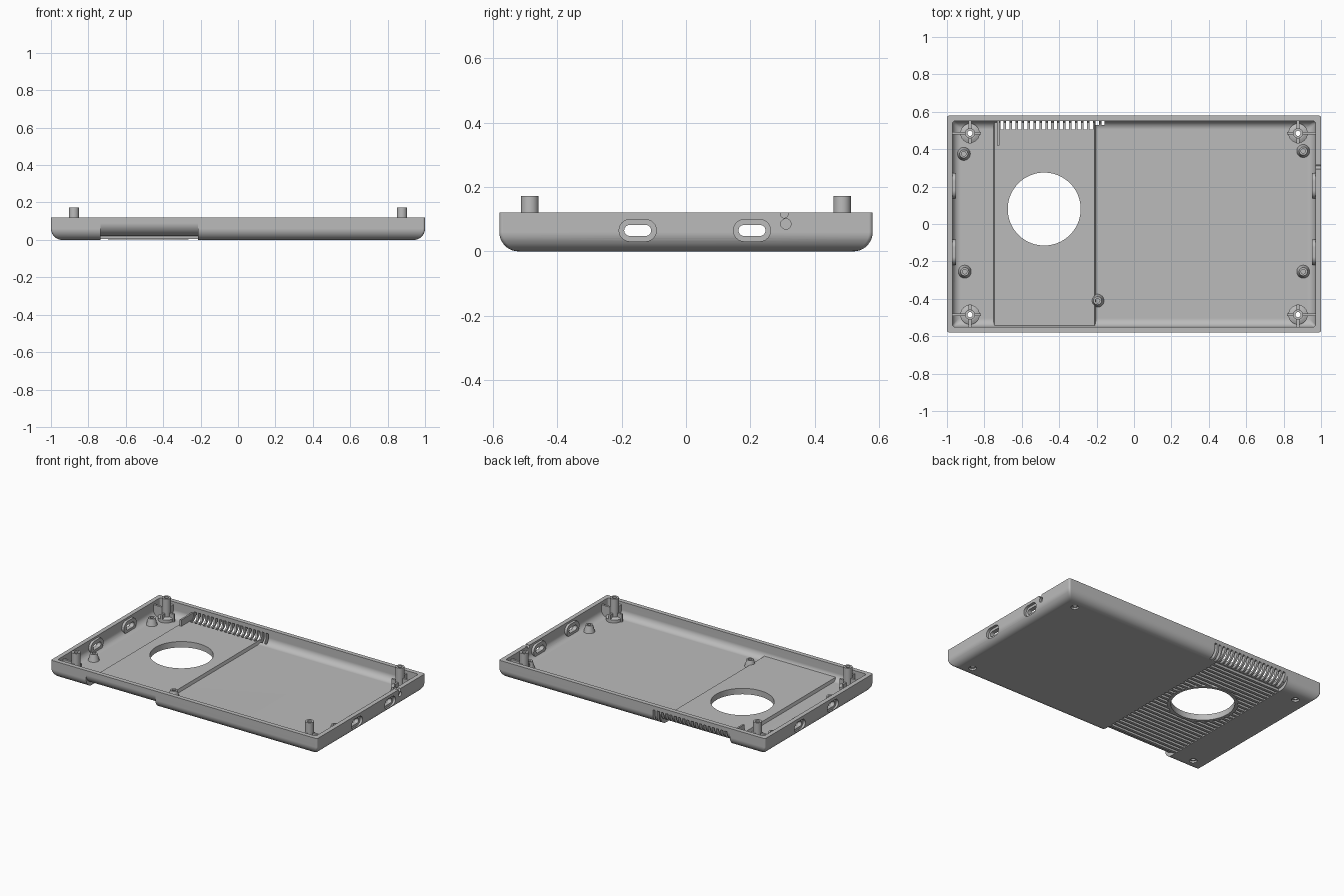
import bpy, bmesh, math
from mathutils import Vector

if "Cube" in bpy.data.objects:
    bpy.data.objects.remove(bpy.data.objects["Cube"], do_unlink=True)

grey = bpy.data.materials.new("matte_grey")
grey.use_nodes = True
COLOUR = (0.5, 0.5, 0.5, 1)
grey.diffuse_color = COLOUR
grey.node_tree.nodes["Principled BSDF"].inputs["Base Color"].default_value = COLOUR

HX, HY, TOP = 1.0, 0.58, 0.12
BAND_L, BAND_R = -0.735, -0.215
FAN = (-0.48, 0.08)
FAN_R = 0.195


def make(name, bm):
    bmesh.ops.recalc_face_normals(bm, faces=bm.faces[:])
    me = bpy.data.meshes.new(name)
    bm.to_mesh(me)
    bm.free()
    me.materials.append(grey)
    ob = bpy.data.objects.new(name, me)
    bpy.context.scene.collection.objects.link(ob)
    return ob


def smooth(ob):
    for p in ob.data.polygons:
        p.use_smooth = True
    ob.data.set_sharp_from_angle(angle=math.radians(32))
    ob.modifiers.new("weighted", 'WEIGHTED_NORMAL').keep_sharp = True


def skin(bm, rings, closed=False):
    """Bridge equal rings of points; cap the ends or close the loop."""
    vs = [[bm.verts.new(p) for p in r] for r in rings]
    pairs = list(zip(vs, vs[1:])) + ([(vs[-1], vs[0])] if closed else [])
    n = len(vs[0])
    for a, b in pairs:
        for i in range(n):
            bm.faces.new((a[i], a[(i + 1) % n], b[(i + 1) % n], b[i]))
    if not closed:
        bm.faces.new(vs[0])
        bm.faces.new(vs[-1])


def prism(bm, pts, axis, a, b):
    """Extrude a 2D outline along x, y or z."""
    place = {'x': lambda p, t: (t, p[0], p[1]),
             'y': lambda p, t: (p[0], t, p[1]),
             'z': lambda p, t: (p[0], p[1], t)}[axis]
    skin(bm, [[place(p, t) for p in pts] for t in (a, b)])


def box(bm, x0, x1, y0, y1, z0, z1):
    prism(bm, [(x0, y0), (x1, y0), (x1, y1), (x0, y1)], 'z', z0, z1)


def circle(cx, cy, r, n=32):
    return [(cx + r * math.cos(math.tau * i / n), cy + r * math.sin(math.tau * i / n))
            for i in range(n)]


def stadium(cx, cy, w, h, n=12):
    pts = []
    for side, start in ((1, -math.pi / 2), (-1, math.pi / 2)):
        for i in range(n + 1):
            a = start + math.pi * i / n
            pts.append((cx + side * (w - h) + h * math.cos(a), cy + h * math.sin(a)))
    return pts


def lathe(bm, cx, cy, profile, n=32):
    skin(bm, [[(x, y, z) for x, y in circle(cx, cy, r, n)] for r, z in profile], True)


def rounded_rect(inset, z, r=0.012, n=4):
    hx, hy = HX - inset, HY - inset
    pts = []
    for k, (sx, sy) in enumerate(((1, 1), (-1, 1), (-1, -1), (1, -1))):
        for i in range(n + 1):
            a = math.pi / 2 * (k + i / n)
            pts.append((sx * (hx - r) + r * math.cos(a), sy * (hy - r) + r * math.sin(a), z))
    return pts


def fillet(inset, floor, r, n=10):
    out = []
    for i in range(n + 1):
        a = math.pi / 2 * i / n
        out.append((inset + r * (1 - math.sin(a)), floor + r * (1 - math.cos(a))))
    return out


# Tray shell: outer skin, rim and inner skin in one closed surface
bm = bmesh.new()
profile = fillet(0, 0, 0.06) + [(0, TOP), (0.03, TOP)] + fillet(0.03, 0.022, 0.045)[::-1]
skin(bm, [rounded_rect(i, z) for i, z in profile])
shell = make("tray_shell", bm)

PORTS = [(s, y) for s in (-1, 1) for y in (-0.15, 0.205)]
POSTS = [(sx * 0.877, sy * 0.485) for sx in (-1, 1) for sy in (-1, 1)]

# Raised inner floor over the intake band, and frames inside the side ports
bm = bmesh.new()
prism(bm, [(-0.755, 0.012), (-0.745, 0.042), (-0.21, 0.042), (-0.2, 0.012)], 'y', -0.555, 0.555)
for s, y in PORTS:
    prism(bm, stadium(y, 0.065, 0.068, 0.042), 'x', s * 0.953, s * 0.98)
added = make("added_solids", bm)

# Shallow cuts: underside band, port recesses, screw recesses, side button
bm = bmesh.new()
arc = [(0.5 + 0.08 * math.sin(a), 0.09 - 0.07 * math.cos(a))
       for a in (math.pi / 2 * i / 10 for i in range(11))]
band = arc + [(0.65, 0.09), (0.65, -0.05)]
outline = band + [(-y, z) for y, z in reversed(band)]
prism(bm, outline, 'x', BAND_L, BAND_R)
for s, y in PORTS:
    prism(bm, stadium(y, 0.065, 0.058, 0.034), 'x', s * 0.982, s * 1.1)
for x, y in POSTS:
    prism(bm, circle(x, y, 0.024), 'z', -0.05, 0.012)
prism(bm, circle(0.31, 0.085, 0.016), 'x', 0.985, 1.1)
prism(bm, circle(0.305, 0.116, 0.012), 'x', 0.96, 1.1)
shallow = make("shallow_cutter", bm)

# Through cuts: fan opening, ports, screw holes, rear vents
bm = bmesh.new()
prism(bm, circle(*FAN, FAN_R, 96), 'z', -0.1, 0.2)
for s, y in PORTS:
    prism(bm, stadium(y, 0.065, 0.042, 0.017), 'x', s * 0.9, s * 1.1)
for x, y in POSTS:
    prism(bm, circle(x, y, 0.014), 'z', -0.1, 0.2)
PITCH = 0.0318
for i in range(18):
    x = -0.715 + PITCH * i
    y0 = 0.505 if i < 16 else 0.53
    box(bm, x, x + 0.018, y0, 0.7, -0.1, 0.092)
through = make("through_cutter", bm)

for cutter, op in ((added, 'UNION'), (shallow, 'DIFFERENCE'), (through, 'DIFFERENCE')):
    cutter.hide_render = True
    mod = shell.modifiers.new(cutter.name, 'BOOLEAN')
    mod.object, mod.operation, mod.solver = cutter, op, 'EXACT'
evaluated = shell.evaluated_get(bpy.context.evaluated_depsgraph_get())
baked = bpy.data.meshes.new_from_object(evaluated)
shell.modifiers.clear()
shell.data = baked
for cutter in (added, shallow, through):
    bpy.data.objects.remove(cutter, do_unlink=True)
smooth(shell)

# Collar round the fan opening
bm = bmesh.new()
lathe(bm, *FAN, [(FAN_R, 0.002), (FAN_R + 0.02, 0.002), (FAN_R + 0.02, 0.03), (FAN_R, 0.03)], 96)
smooth(make("fan_collar", bm))

# Underside slats, interrupted by the fan collar
bm = bmesh.new()
for i in range(28):
    y = -0.486 + 0.036 * i
    half = math.sqrt(max(0, (FAN_R + 0.015) ** 2 - (y - FAN[1]) ** 2))
    spans = [(BAND_L, FAN[0] - half), (FAN[0] + half, BAND_R)] if half else [(BAND_L, BAND_R)]
    for a, b in spans:
        box(bm, a, b, y - 0.009, y + 0.009, 0.004, 0.024)
make("underside_slats", bm)

# Corner posts with stepped bases and gussets
for i, (x, y) in enumerate(POSTS):
    bm = bmesh.new()
    lathe(bm, x, y, [(0.052, 0.015), (0.052, 0.042), (0.036, 0.05), (0.027, 0.05),
                     (0.027, 0.172), (0.014, 0.172), (0.014, 0.015)])
    smooth(make(f"corner_post_{i + 1}", bm))
    bm = bmesh.new()
    for s in (-1, 1):
        tall = 0.1 if s * x > 0 else 0.075
        reach = 0.975 - abs(x) if s * x > 0 else 0.06
        box(bm, *sorted((x + s * 0.024, x + s * reach)), y - 0.007, y + 0.007, 0.02, tall)
        tall = 0.1 if s * y > 0 else 0.075
        reach = 0.555 - abs(y) if s * y > 0 else 0.055
        box(bm, x - 0.007, x + 0.007, *sorted((y + s * 0.024, y + s * reach)), 0.02, tall)
    make(f"post_gussets_{i + 1}", bm)

# Tapered board standoffs with blind holes
for i, (x, y) in enumerate([(-0.91, 0.375), (-0.905, -0.255), (0.905, 0.39),
                            (0.905, -0.255), (-0.195, -0.41)]):
    bm = bmesh.new()
    lathe(bm, x, y, [(0.036, 0.018), (0.022, 0.068), (0.012, 0.068), (0.012, 0.018)])
    smooth(make(f"standoff_{i + 1}", bm))

# Small guide wall beside the rear vents
bm = bmesh.new()
box(bm, -0.732, -0.72, 0.42, 0.555, 0.035, 0.085)
make("vent_guide_wall", bm)
